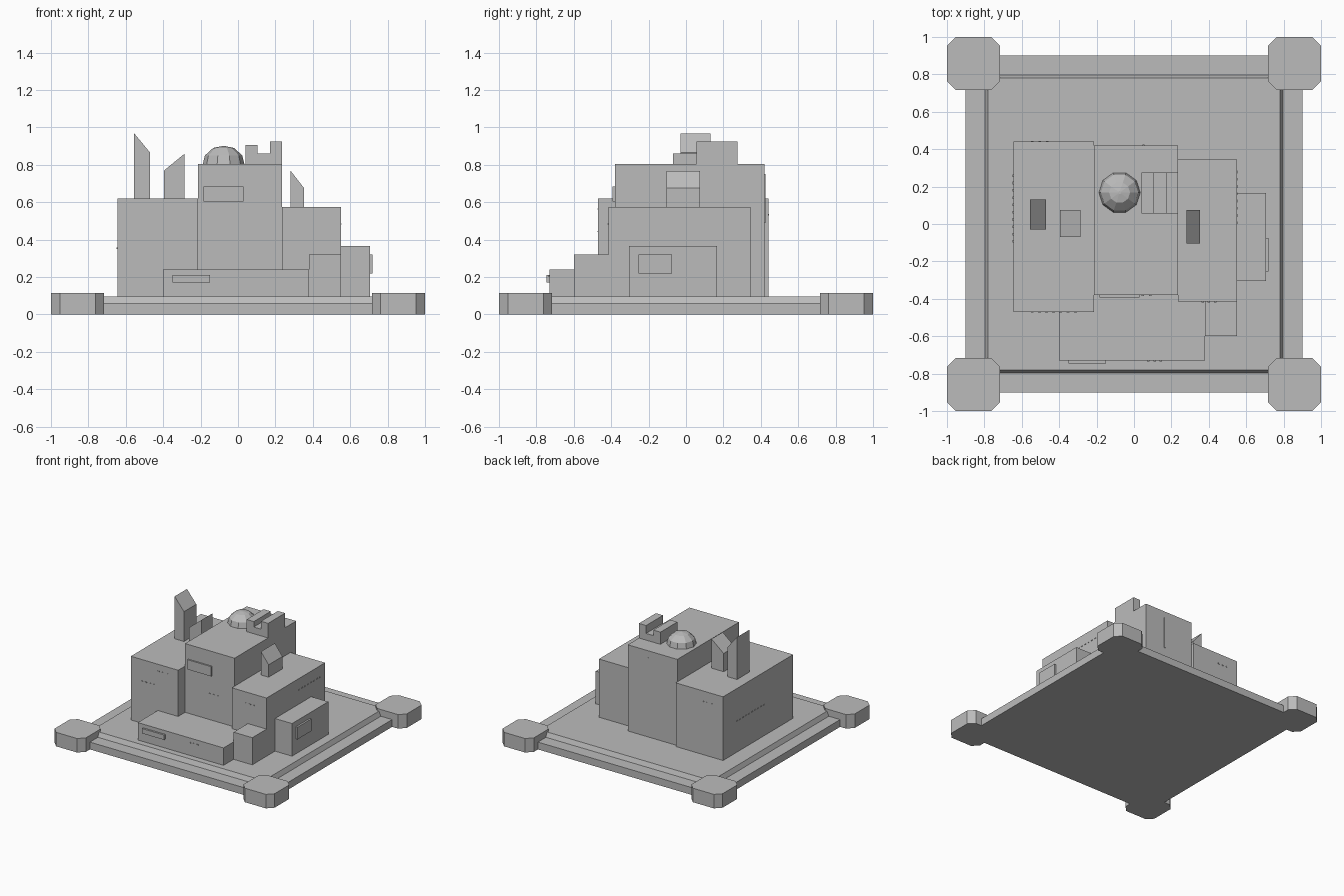
import bpy, bmesh
from math import cos, sin, pi

if "Cube" in bpy.data.objects:
    bpy.data.objects.remove(bpy.data.objects["Cube"], do_unlink=True)

GREY = (0.5, 0.5, 0.5, 1)
mat = bpy.data.materials.new("grey stone")
mat.use_nodes = True
mat.diffuse_color = GREY
mat.node_tree.nodes["Principled BSDF"].inputs["Base Color"].default_value = GREY


def finish(name, bm):
    bmesh.ops.recalc_face_normals(bm, faces=bm.faces)
    mesh = bpy.data.meshes.new(name)
    bm.to_mesh(mesh)
    bm.free()
    mesh.materials.append(mat)
    obj = bpy.data.objects.new(name, mesh)
    bpy.context.collection.objects.link(obj)
    return obj


def loft(name, rings):
    """Skin a stack of equal-length rings and cap both ends."""
    bm = bmesh.new()
    rows = [[bm.verts.new(p) for p in ring] for ring in rings]
    n = len(rows[0])
    for a, b in zip(rows, rows[1:]):
        for i in range(n):
            j = (i + 1) % n
            bm.faces.new((a[i], a[j], b[j], b[i]))
    bm.faces.new(rows[0])
    bm.faces.new(rows[-1])
    return finish(name, bm)


def extrude_xz(name, outline, y0, y1):
    return loft(name, [[(x, y, z) for x, z in outline] for y in (y0, y1)])


def box(name, x0, x1, y0, y1, z0, z1):
    return extrude_xz(name, [(x0, z0), (x1, z0), (x1, z1), (x0, z1)], y0, y1)


def square(r, z):
    return [(-r, -r, z), (r, -r, z), (r, r, z), (-r, r, z)]


# Stepped base plate with a steep bevel
loft("base_plate", [square(0.9, 0), square(0.9, 0.06), square(0.797, 0.06), square(0.78, 0.097)])

# Corner pads with clipped corners
R, C = 0.142, 0.095
PAD = [(R, -C), (R, C), (C, R), (-C, R), (-R, C), (-R, -C), (-C, -R), (C, -R)]
for sx, side in ((-1, "right"), (1, "left")):
    for sy, end in ((-1, "front"), (1, "back")):
        loft(f"{end}_{side}_corner_pad",
             [[(sx * 0.858 + x, sy * 0.858 + y, z) for x, y in PAD] for z in (0, 0.115)])

# Main building blocks
FLOOR = 0.09
for name, x0, x1, y0, y1, top in (
        ("west_block", -0.645, -0.215, -0.47, 0.44, 0.62),
        ("central_block", -0.215, 0.235, -0.38, 0.42, 0.805),
        ("east_block", 0.235, 0.55, -0.415, 0.345, 0.575),
        ("east_annex", 0.55, 0.705, -0.305, 0.165, 0.365),
        ("front_annex", -0.40, 0.38, -0.73, -0.38, 0.24),
        ("front_corner_block", 0.38, 0.55, -0.6, -0.415, 0.32)):
    box(name, x0, x1, y0, y1, FLOOR, top)

# Raised wall panels
box("front_annex_panel", -0.35, -0.15, -0.745, -0.73, 0.17, 0.21)
box("central_panel", -0.185, 0.03, -0.392, -0.38, 0.605, 0.685)
box("east_annex_panel", 0.705, 0.72, -0.255, -0.075, 0.22, 0.32)
box("back_slot", 0.045, 0.055, 0.42, 0.425, 0.49, 0.75)

# Roof vents with slanted tops
for name, x0, x1, y0, y1, base, left, right in (
        ("tall_vent", -0.555, -0.47, -0.03, 0.13, 0.61, 0.968, 0.865),
        ("short_vent", -0.395, -0.285, -0.07, 0.075, 0.61, 0.77, 0.86),
        ("east_vent", 0.282, 0.352, -0.105, 0.075, 0.57, 0.767, 0.677)):
    extrude_xz(name, [(x0, base), (x1, base), (x1, right), (x0, left)], y0, y1)

# Notched roof block
extrude_xz("notched_roof_block",
           [(0.04, 0.8), (0.235, 0.8), (0.235, 0.925), (0.17, 0.925),
            (0.17, 0.86), (0.105, 0.86), (0.105, 0.905), (0.04, 0.905)], 0.055, 0.275)

# Faceted dome
loft("roof_dome", [[(-0.077 + r * cos(i * pi / 5), 0.168 + r * sin(i * pi / 5), z) for i in range(10)]
                   for r, z in ((0.112, 0.8), (0.1, 0.85), (0.056, 0.89), (0.008, 0.9))])


# Rows of tiny windows
def window_row(name, start, end, z, wall, facing_x=False, out=-1):
    steps = max(3, round((end - start) / 0.04))
    for i in range(steps):
        a = start + (end - start) * i / steps
        along = (a, a + 0.014)
        depth = sorted((wall, wall + out * 0.004))
        xy = (*depth, *along) if facing_x else (*along, *depth)
        box(f"{name}_{i + 1}", *xy, z, z + 0.007)


window_row("west_front_window", -0.55, -0.40, 0.44, -0.47)
window_row("west_upper_window", -0.40, -0.28, 0.56, -0.47)
window_row("central_window", 0.0, 0.12, 0.45, -0.38)
window_row("east_front_window", 0.36, 0.46, 0.48, -0.415)
window_row("front_annex_window", 0.07, 0.17, 0.2, -0.73)
window_row("east_side_window", 0.0, 0.31, 0.48, 0.55, True, 1)
window_row("west_side_window", -0.1, 0.29, 0.35, -0.645, True)
window_row("west_back_window", -0.55, -0.43, 0.53, 0.44, False, 1)
